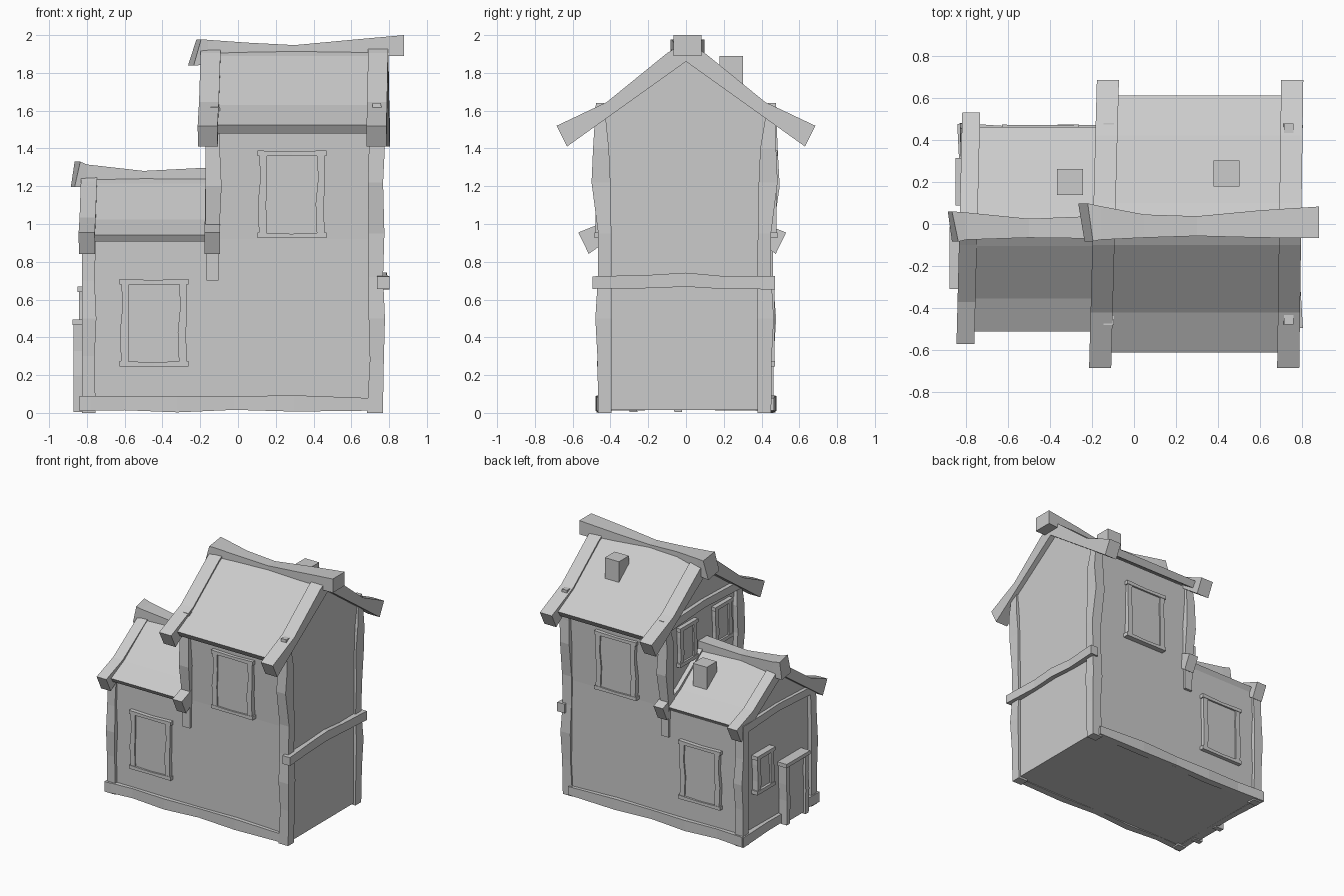
import bpy, bmesh

AX = {'x': lambda t, u, v: (t, u, v), 'y': lambda t, u, v: (u, t, v), 'z': lambda t, u, v: (u, v, t)}


def finish(name, bm):
    bmesh.ops.recalc_face_normals(bm, faces=bm.faces)
    me = bpy.data.meshes.new(name)
    bm.to_mesh(me)
    bm.free()
    ob = bpy.data.objects.new(name, me)
    bpy.context.collection.objects.link(ob)
    return ob


def add_loft(bm, axis, stations, slant=None):
    """Rectangular timber through stations (t, u, v, half_u, half_v); slant cuts the first end."""
    rings = []
    for k, (t, u, v, hu, hv) in enumerate(stations):
        cut = slant if slant and k == 0 else (0, 0, 0, 0)
        rings.append([bm.verts.new(AX[axis](t + o, u + a * hu, v + b * hv))
                      for (a, b), o in zip(((-1, -1), (1, -1), (1, 1), (-1, 1)), cut)])
    for p, q in zip(rings, rings[1:]):
        for i in range(4):
            j = (i + 1) % 4
            bm.faces.new((p[i], p[j], q[j], q[i]))
    bm.faces.new(rings[0])
    bm.faces.new(rings[-1])


def loft(name, axis, stations, slant=None):
    bm = bmesh.new()
    add_loft(bm, axis, stations, slant)
    return finish(name, bm)


def prism(name, prof, x0, x1, skew=0.0, dy=0.0):
    """Extrude a (y, z) outline along x; skew slides x with y."""
    bm = bmesh.new()
    a, b = [[bm.verts.new((x + skew * y, y + dy, z)) for y, z in prof] for x in (x0, x1)]
    n = len(prof)
    for i in range(n):
        j = (i + 1) % n
        bm.faces.new((a[i], a[j], b[j], b[i]))
    bm.faces.new(a)
    bm.faces.new(b)
    return finish(name, bm)


def mirror(half):
    """Complete a half outline across the y = 0 plane."""
    return half + [(-y, z) for y, z in reversed(half) if y > 0]


def frame(name, axis, c, w, z0, z1, p, d=0.02, door=False):
    """Crooked timber frame and pane: wall runs along axis, p = wall plane."""
    bm = bmesh.new()
    hw = w / 2
    zm = (z0 + z1) / 2

    def upright(s):
        u = c + s * (hw - 0.022)
        out = []
        for z, k, h in ((z0, 0, .02), (zm - .05, -.005, .022), (zm + .08, .004, .018), (z1, 0, .02)):
            out.append((z, u + k, p, h, d) if axis == 'x' else (z, p, u + k, d, h))
        add_loft(bm, 'z', out)

    def rail(z):
        add_loft(bm, axis, [(c - hw - .008, p, z, d * 1.2, .014), (c, p, z - .003, d * 1.1, .011),
                            (c + hw + .008, p, z, d * 1.2, .015)] if axis == 'x' else
                 [(c - hw - .008, p, z, d * 1.2, .014), (c + hw + .008, p, z, d * 1.2, .015)])
    upright(-1)
    upright(1)
    rail(z1 - .01)
    if not door:
        rail(z0 + .01)
    pane = (p, zm, d * .45, (z1 - z0) / 2 - .01)
    add_loft(bm, axis, [(c - hw + .03, *pane), (c + hw - .03, *pane)])
    return finish(name, bm)


# Walls
prism("tall_walls", mirror([(.44, .015), (.44, .92), (.462, 1.55), (0, 1.88)]), -.135, .752)
prism("low_walls", mirror([(.44, .015), (.44, .935), (0, 1.22)]), -.795, -.12)

# Roof slabs
prism("tall_roof", mirror([(0, 1.86), (.58, 1.48), (.61, 1.525), (.42, 1.63), (.1, 1.89), (0, 1.945)]), -.13, .72)
prism("low_roof", mirror([(0, 1.2), (.465, .908), (.487, .942), (.33, 1.025), (.08, 1.215), (0, 1.265)]),
      -.78, -.13, dy=-.025)

# Barge boards
tall_board = mirror([(0, 1.86), (.63, 1.41), (.685, 1.52), (.42, 1.645), (.1, 1.905), (0, 1.965)])
low_board = mirror([(0, 1.19), (.495, .842), (.55, .955), (.35, 1.035), (.08, 1.225), (0, 1.285)])
prism("tall_barge_left", tall_board, -.195, -.09, .027)
prism("tall_barge_right", tall_board, .69, .795, .014)
prism("low_barge_left", low_board, -.83, -.745, .025, -.02)
prism("low_barge_right", low_board, -.172, -.09, .01, -.02)

# Ridge beams, left ends cut at a slant
loft("tall_ridge", 'x', [(-.235, .008, 1.908, .09, .07), (-.16, .005, 1.91, .08, .065),
                         (.05, -.01, 1.915, .055, .045), (.3, -.01, 1.915, .047, .032),
                         (.6, 0, 1.93, .065, .045), (.88, .008, 1.945, .075, .055)], (0, -.03, .015, .04))
loft("low_ridge", 'x', [(-.865, -.012, 1.263, .072, .067), (-.8, -.01, 1.255, .065, .06),
                        (-.5, -.02, 1.24, .045, .041), (-.13, -.015, 1.255, .055, .045)], (0, -.02, 0, .03))

# Corner posts, front and back
for s, side in ((-1, "front"), (1, "back")):
    m = -.43 if s < 0 else .415
    loft("right_post_" + side, 'z',
         [(0, .725, m, .042, .036), (.28, .735, m, .037, .038), (.5, .735, m + s * .006, .043, .044),
          (.72, .73, m, .038, .036), (.95, .733, m, .042, .035), (1.22, .728, m + s * .02, .04, .05),
          (1.4, .735, m + s * .02, .042, .042), (1.64, .735, s * .455, .022, .022)])
    loft("middle_post_" + side, 'z',
         [(.7, -.135, s * .42, .033, .04), (.95, -.135, s * .425, .036, .035), (1.2, -.13, s * .45, .043, .046),
          (1.42, -.135, s * .44, .038, .044), (1.62, -.12, s * .455, .024, .024)])
    loft("left_post_" + side, 'z',
         [(0, -.79, s * .43, .036, .032), (.3, -.793, s * .43, .034, .035), (.5, -.788, s * .435, .038, .042),
          (.7, -.793, s * .427, .034, .034), (.96, -.787, s * .42, .036, .035)])
    # Sill beams
    loft("sill_" + side, 'x',
         [(-.83, s * .45, .05, .03, .04), (-.6, s * .44, .052, .025, .038), (-.32, s * .445, .045, .028, .042),
          (-.02, s * .44, .052, .025, .036), (.3, s * .445, .05, .028, .043), (.71, s * .44, .045, .025, .033)])
    # Large windows
    frame("low_window_" + side, 'x', -.445, .35, .25, .705, s * .448)
    frame("tall_window_" + side, 'x', .285, .35, .93, 1.385, s * .46)

# Side beams
loft("right_belt_beam", 'y', [(-.495, .77, .69, .033, .033), (-.2, .76, .695, .025, .035),
                              (.0, .76, .705, .028, .037), (.2, .76, .69, .025, .034), (.47, .77, .69, .033, .036)])
loft("left_sill", 'y', [(-.48, -.81, .05, .028, .04), (-.15, -.8, .048, .022, .033),
                        (.15, -.8, .05, .024, .036), (.475, -.81, .05, .03, .04)])
loft("low_gable_beam", 'y', [(-.44, -.795, .92, .03, .03), (0, -.795, .94, .024, .028), (.43, -.795, .925, .03, .033)])
loft("tall_gable_beam", 'y', [(-.46, -.14, 1.57, .03, .032), (0, -.14, 1.585, .024, .03), (.45, -.14, 1.565, .03, .033)])

# Left side door and small windows
frame("door", 'y', -.16, .28, .005, .49, -.835, .035, True)
frame("low_side_window", 'y', .2, .21, .37, .665, -.815, .028)
frame("tall_side_window_back", 'y', .2, .21, 1.2, 1.5, -.145)
frame("tall_side_window_front", 'y', -.24, .21, 1.2, 1.5, -.145)

# Chimneys
loft("tall_chimney", 'z', [(1.64, .44, .24, .062, .062), (1.89, .44, .24, .062, .062)])
loft("low_chimney", 'z', [(.98, -.305, .2, .062, .062), (1.235, -.305, .2, .062, .062)])
